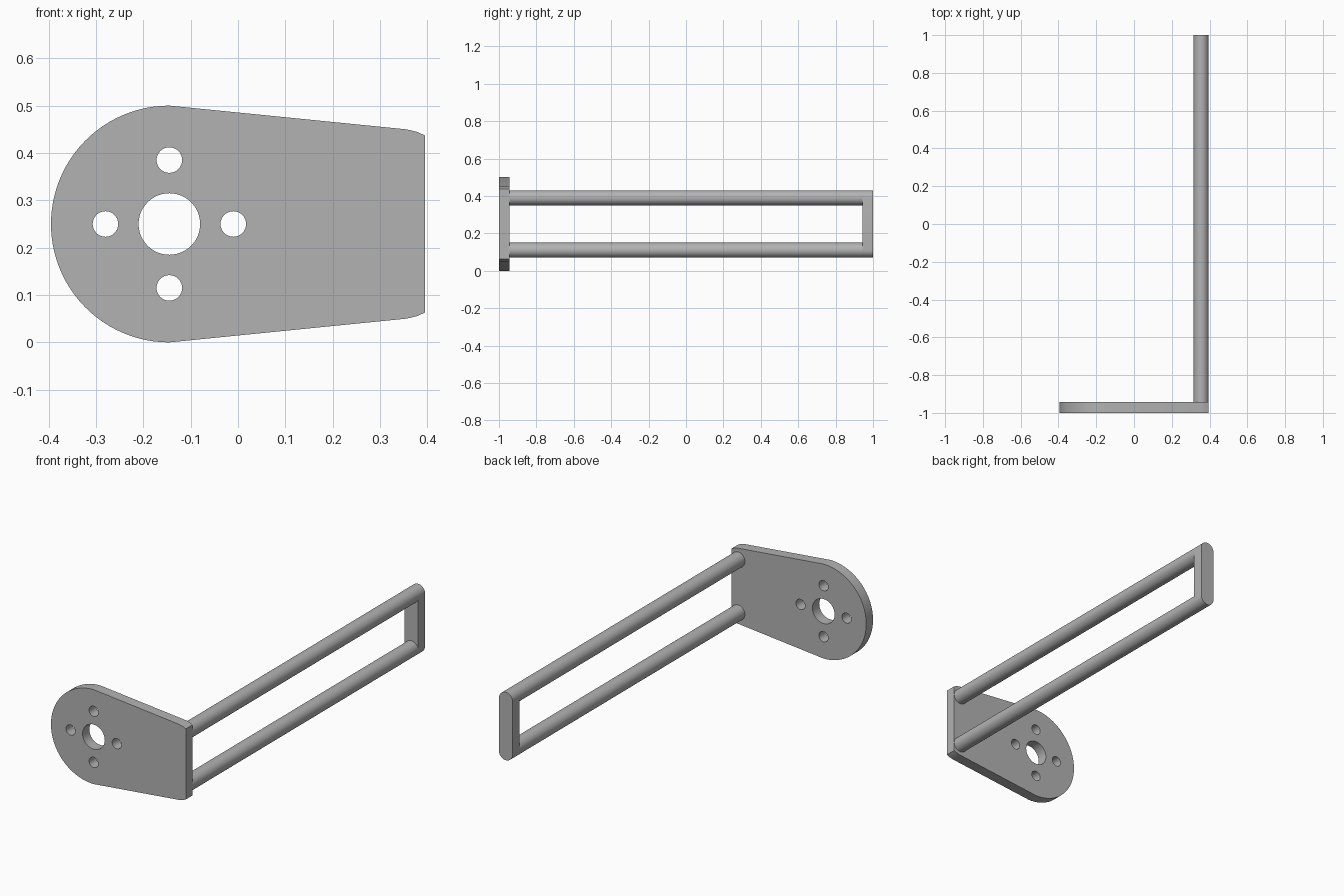
import bpy, bmesh
from math import cos, sin, pi, radians

cube = bpy.data.objects.get("Cube")
if cube:
    bpy.data.objects.remove(cube, do_unlink=True)

GREY = (0.45, 0.45, 0.45, 1)
steel = bpy.data.materials.new("plain_grey")
steel.use_nodes = True
steel.diffuse_color = GREY
steel.node_tree.nodes["Principled BSDF"].inputs["Base Color"].default_value = GREY

MID_Z = 0.25
THICK = 0.057
ROD_X, ROD_R, ROD_OFFSET = 0.355, 0.04, 0.14
HUB_X, HUB_R = -0.145, 0.25


def arc(cx, cz, r, start=0, end=360, n=32):
    """Points along an arc; a full circle leaves out the repeated end point."""
    steps = n if end - start == 360 else n - 1
    angles = [radians(start + (end - start) * i / steps) for i in range(n)]
    return [(cx + r * cos(a), cz + r * sin(a)) for a in angles]


def slab(name, loops, y_front, depth):
    """Extrude a filled x-z outline (with holes) along y into a mesh."""
    curve = bpy.data.curves.new(name, 'CURVE')
    curve.dimensions = '2D'
    curve.fill_mode = 'BOTH'
    curve.extrude = depth / 2
    for loop in loops:
        spline = curve.splines.new('POLY')
        spline.points.add(len(loop) - 1)
        for point, (x, z) in zip(spline.points, loop):
            point.co = (x, z, 0, 1)
        spline.use_cyclic_u = True
    obj = bpy.data.objects.new(name, curve)
    bpy.context.collection.objects.link(obj)
    obj.rotation_euler.x = pi / 2
    obj.location.y = y_front + depth / 2
    bpy.ops.object.select_all(action='DESELECT')
    obj.select_set(True)
    bpy.context.view_layer.objects.active = obj
    bpy.ops.object.convert(target='MESH')
    obj = bpy.context.object
    obj.name = name

    # Weld caps to walls and face everything outward
    bm = bmesh.new()
    bm.from_mesh(obj.data)
    bmesh.ops.remove_doubles(bm, verts=bm.verts, dist=0.0001)
    bmesh.ops.recalc_face_normals(bm, faces=bm.faces)
    bm.to_mesh(obj.data)
    bm.free()
    obj.data.materials.clear()
    obj.data.materials.append(steel)
    bpy.ops.object.shade_smooth_by_angle(angle=radians(30))
    return obj


# Mounting plate: round hub end, tapered edges, eased corners on the right
corner = [(0.355, 0.2), (0.377, 0.195), (0.395, 0.187)]
outline = arc(HUB_X, MID_Z, HUB_R, 90, 270, 48)
outline += [(x, MID_Z - z) for x, z in corner]
outline += [(x, MID_Z + z) for x, z in reversed(corner)]
holes = [arc(HUB_X, MID_Z, 0.065, n=48)]
holes += [arc(x, z, 0.027) for x, z in arc(HUB_X, MID_Z, 0.135, n=4)]
slab("mounting_plate", [outline] + holes, -1, THICK)

# Two parallel rods
for name, side in (("upper_rod", 1), ("lower_rod", -1)):
    slab(name, [arc(ROD_X, MID_Z + side * ROD_OFFSET, ROD_R)],
         -1 + THICK, 2 - 2 * THICK)

# Rounded bar joining the far ends of the rods
bar = arc(ROD_X, MID_Z + ROD_OFFSET, ROD_R, 0, 180, 17)
bar += arc(ROD_X, MID_Z - ROD_OFFSET, ROD_R, 180, 360.001, 17)
slab("end_bar", [bar], 1 - THICK, THICK)
